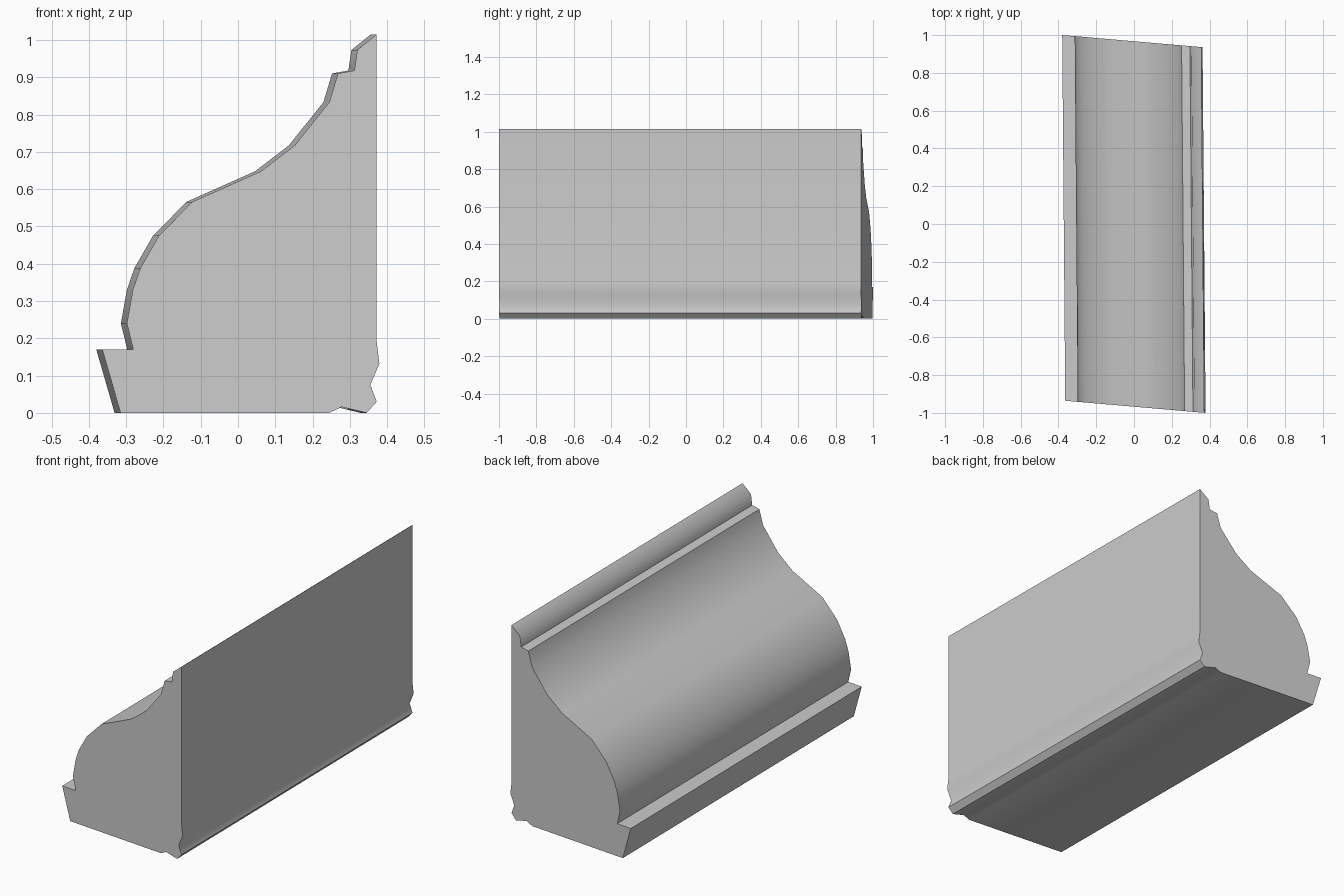
import bpy, bmesh, math

if "Cube" in bpy.data.objects:
    bpy.data.objects.remove(bpy.data.objects["Cube"])

# Cross-section of the moulding at the front end (x, z)
profile = [
    (0.372, 1.015), (0.320, 0.973), (0.312, 0.918), (0.268, 0.910),
    (0.245, 0.833), (0.152, 0.717), (0.062, 0.648), (-0.122, 0.566),
    (-0.212, 0.475), (-0.262, 0.388), (-0.282, 0.330), (-0.298, 0.240),
    (-0.281, 0.170), (-0.364, 0.170), (-0.315, 0.0), (0.245, 0.0),
    (0.278, 0.016), (0.345, 0.0), (0.372, 0.030), (0.355, 0.075),
    (0.379, 0.132), (0.372, 0.190),
]
LENGTH, DRIFT = 1.936, -0.016      # run along y and slight sideways drift
SLOPE = 0.0865                     # both ends are cut slightly askew


def front_y(x):
    return -1.0 + (0.379 - x) * SLOPE


# Moulding: front cap swept straight to the back
bm = bmesh.new()
front = [bm.verts.new((x, front_y(x), z)) for x, z in profile]
back = [bm.verts.new((x + DRIFT, front_y(x) + LENGTH, z)) for x, z in profile]
n = len(profile)
bm.faces.new(front)
bm.faces.new(back[::-1])
for i in range(n):
    j = (i + 1) % n
    bm.faces.new((front[j], front[i], back[i], back[j]))
bmesh.ops.recalc_face_normals(bm, faces=bm.faces[:])

mesh = bpy.data.meshes.new("crown_moulding")
bm.to_mesh(mesh)
bm.free()
obj = bpy.data.objects.new("crown_moulding", mesh)
bpy.context.collection.objects.link(obj)

# Smooth curved face, crisp ledge and end cuts
bpy.context.view_layer.objects.active = obj
obj.select_set(True)
bpy.ops.object.shade_smooth_by_angle(angle=math.radians(60))
